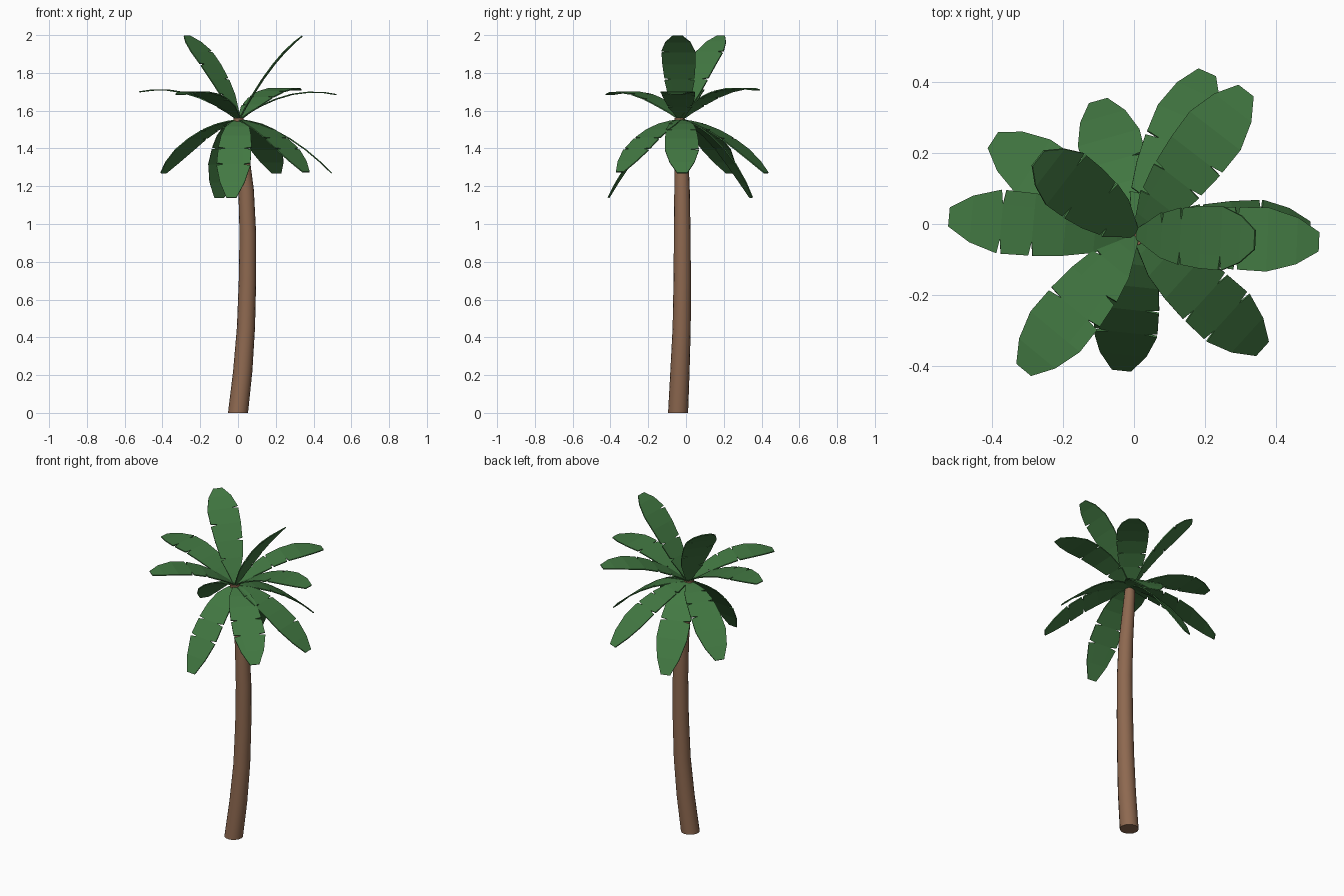
import bpy, bmesh, math, random
from mathutils import Vector

if "Cube" in bpy.data.objects:
    bpy.data.objects.remove(bpy.data.objects["Cube"])

random.seed(4)


def material(name, rgb):
    m = bpy.data.materials.new(name)
    m.diffuse_color = (*rgb, 1)
    m.use_nodes = True
    m.node_tree.nodes["Principled BSDF"].inputs["Base Color"].default_value = m.diffuse_color
    return m


def add_object(name, bm, mat):
    bmesh.ops.recalc_face_normals(bm, faces=bm.faces)
    me = bpy.data.meshes.new(name)
    bm.to_mesh(me)
    bm.free()
    me.materials.append(mat)
    ob = bpy.data.objects.new(name, me)
    bpy.context.collection.objects.link(ob)
    return ob


bark = material("bark", (0.27, 0.14, 0.08))
green = material("leaf_green", (0.055, 0.19, 0.055))

# Trunk: curved, tapering loft (x, y, z, radius)
RINGS = [(0, -.042, 0, .053), (.025, -.032, .22, .051), (.042, -.023, .45, .048),
         (.05, -.02, .7, .046), (.052, -.02, .95, .044), (.043, -.021, 1.18, .041),
         (.026, -.023, 1.35, .036), (.008, -.03, 1.5, .031), (.002, -.034, 1.56, .027)]
SIDES = 16
bm = bmesh.new()
loops = []
for x, y, z, r in RINGS:
    loops.append([bm.verts.new((x + r * math.cos(a), y + r * math.sin(a), z))
                  for a in (2 * math.pi * i / SIDES for i in range(SIDES))])
for lo, hi in zip(loops, loops[1:]):
    for i in range(SIDES):
        j = (i + 1) % SIDES
        bm.faces.new((lo[i], lo[j], hi[j], hi[i]))
bm.faces.new(loops[0][::-1])
bm.faces.new(loops[-1])
trunk = add_object("trunk", bm, bark)
bpy.context.view_layer.objects.active = trunk
trunk.select_set(True)
bpy.ops.object.shade_smooth_by_angle(angle=math.radians(40))

# Leaf half-width along its length (t, half width)
WIDTHS = [(0, .012), (.1, .036), (.22, .064), (.38, .08), (.55, .088),
          (.72, .09), (.88, .066), (1, .027)]
BASE = Vector((.005, -.028, 1.552))


def leaf(name, tip, bulge):
    """Arched blade from the crown to the tip, with torn slits in the edges."""
    tip = Vector(tip)
    ctrl = (BASE + tip) / 2 + Vector((0, 0, 2 * bulge))
    heading = tip - BASE
    side = Vector((-heading.y, heading.x, 0)).normalized()

    def mid(t):
        return BASE * (1 - t) ** 2 + ctrl * 2 * t * (1 - t) + tip * t * t

    bm = bmesh.new()
    for s in (-1, 1):
        slits = set(random.sample([2, 3, 4, 5], 2))
        for i in range(len(WIDTHS) - 1):
            (t0, w0), (t1, w1) = WIDTHS[i], WIDTHS[i + 1]
            # edge corners draw back from a slit so that a narrow notch opens
            e0 = t0 + (.012 if i in slits else 0)
            e1 = t1 - (.012 if i + 1 in slits else 0)
            c0, c1 = mid(t0), mid(t1)
            m0, m1 = c0 + side * s * w0 * .55, c1 + side * s * w1 * .55
            o0, o1 = mid(e0) + side * s * w0, mid(e1) + side * s * w1
            for quad in ((c0, c1, m1, m0), (m0, m1, o1, o0)):
                bm.faces.new([bm.verts.new(p) for p in quad])
    bmesh.ops.remove_doubles(bm, verts=bm.verts, dist=.0005)
    ob = add_object(name, bm, green)
    mod = ob.modifiers.new("thickness", "SOLIDIFY")
    mod.thickness = .006
    mod.offset = 0


# Crown: upright, level, drooping and hanging leaves (tip, arch height)
LEAVES = {
    "upright_leaf": (.05, [(-.27, .185, 1.995), (.34, -.045, 1.995)]),
    "level_leaf": (.062, [(-.52, .02, 1.70), (-.31, -.41, 1.685),
                          (.315, .375, 1.71), (.52, -.05, 1.685)]),
    "drooping_leaf": (.055, [(-.395, .235, 1.27), (.205, .425, 1.27),
                             (.36, -.35, 1.275), (.495, -.02, 1.27)]),
    "hanging_leaf": (.075, [(-.10, .345, 1.14), (-.035, -.41, 1.14)]),
}
for name, (bulge, tips) in LEAVES.items():
    for n, tip in enumerate(tips, 1):
        leaf(f"{name}_{n}", tip, bulge)
